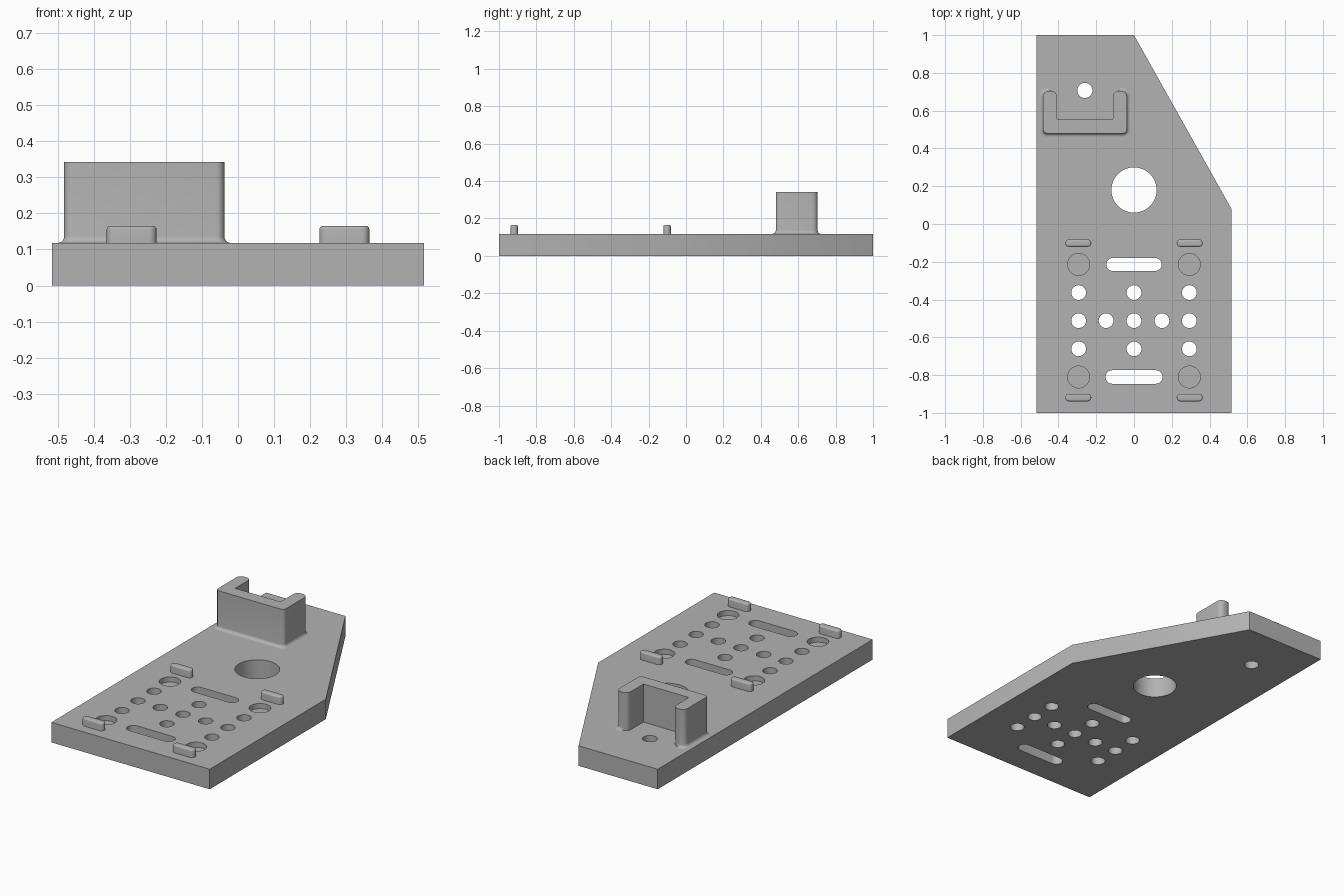
import bpy
import bmesh
from math import pi, cos, sin
from mathutils import Vector

cube = bpy.data.objects.get("Cube")
if cube:
    bpy.data.objects.remove(cube, do_unlink=True)

GREY = (0.45, 0.45, 0.45, 1)
mat = bpy.data.materials.new("plain grey")
mat.use_nodes = True
mat.diffuse_color = GREY
mat.node_tree.nodes["Principled BSDF"].inputs["Base Color"].default_value = GREY

TOP = 0.118       # top of the base plate


def finish(name, bm):
    bmesh.ops.recalc_face_normals(bm, faces=bm.faces[:])
    mesh = bpy.data.meshes.new(name)
    bm.to_mesh(mesh)
    bm.free()
    mesh.materials.append(mat)
    obj = bpy.data.objects.new(name, mesh)
    bpy.context.collection.objects.link(obj)
    return obj


def smooth(obj):
    bpy.ops.object.select_all(action="DESELECT")
    obj.select_set(True)
    bpy.context.view_layer.objects.active = obj
    bpy.ops.object.shade_smooth_by_angle(angle=pi / 6)


def loft(bm, loops):
    """Closed solid through stacked loops given as lists of 3D points."""
    rings = [[bm.verts.new(p) for p in loop] for loop in loops]
    n = len(rings[0])
    for low, high in zip(rings, rings[1:]):
        for i in range(n):
            j = (i + 1) % n
            bm.faces.new((low[i], low[j], high[j], high[i]))
    bm.faces.new(rings[0][::-1])
    bm.faces.new(rings[-1])


def slot(x, y, half, r, z, n=16):
    """Stadium outline; half = 0 gives a circle."""
    pts = []
    for side in (1, -1):
        for i in range(n + (half > 0)):
            a = -pi / 2 + pi * i / n
            pts.append((x + side * (half + r * cos(a)), y + side * r * sin(a), z))
    return pts


# Base plate with one slanted corner
bm = bmesh.new()
outline = [(-0.516, -1), (0.516, -1), (0.516, 0.08), (0, 1), (-0.516, 1)]
loft(bm, [[(x, y, z) for x, y in outline] for z in (0, TOP)])
plate = finish("base_plate", bm)

# Holes: x, y, half length, radius, floor height
THROUGH, BLIND = -0.1, TOP - 0.03
holes = [(-0.26, 0.707, 0, 0.04, THROUGH), (0, 0.18, 0, 0.12, THROUGH),
         (0, -0.214, 0.113, 0.034, THROUGH), (0, -0.81, 0.115, 0.036, THROUGH)]
for x in (-0.293, 0, 0.293):
    holes += [(x, y, 0, 0.039, THROUGH) for y in (-0.363, -0.512, -0.661)]
for x in (-0.148, 0.148):
    holes.append((x, -0.512, 0, 0.039, THROUGH))
for x in (-0.293, 0.293):
    holes += [(x, y, 0, 0.058, BLIND) for y in (-0.214, -0.81)]

bm = bmesh.new()
for x, y, half, r, floor in holes:
    loft(bm, [slot(x, y, half, r, z) for z in (floor, 0.3)])
cutter = finish("hole_cutter", bm)
cutter.hide_render = True
mod = plate.modifiers.new("holes", "BOOLEAN")
mod.operation = "DIFFERENCE"
mod.solver = "EXACT"
mod.object = cutter
bpy.context.view_layer.objects.active = plate
bpy.ops.object.modifier_apply(modifier=mod.name)
bpy.data.objects.remove(cutter, do_unlink=True)
smooth(plate)

# Four locating pegs with rounded tops
PEG_TOP, ROUND = 0.165, 0.009
for side, x in (("right", -0.295), ("left", 0.295)):
    for end, y in (("rear", -0.101), ("front", -0.919)):
        bm = bmesh.new()
        loops = [slot(x, y, 0.049, 0.02, TOP - 0.01, 10)]
        for i in range(5):
            a = pi / 2 * i / 4
            loops.append(slot(x, y, 0.049, 0.02 - ROUND * (1 - cos(a)),
                              PEG_TOP - ROUND * (1 - sin(a)), 10))
        loft(bm, loops)
        smooth(finish(f"{end}_{side}_peg", bm))

# U-shaped bracket: corners as x, y, radius, outward flare at the foot
CX, HALF, INNER = -0.26, 0.222, 0.148
FRONT, WALL, BACK = 0.48, 0.556, 0.704
corners = [(-HALF, FRONT, 0.022, 1), (HALF, FRONT, 0.022, 1),
           (HALF, BACK, 0.03, 1), (INNER, BACK, 0.03, 0),
           (INNER, WALL, 0, 0), (-INNER, WALL, 0, 0),
           (-INNER, BACK, 0.03, 0), (-HALF, BACK, 0.03, 1)]
path = []
for i, (x, y, r, flare) in enumerate(corners):
    p = Vector((x, y))
    a = (Vector(corners[i - 1][:2]) - p).normalized()
    b = (Vector(corners[(i + 1) % len(corners)][:2]) - p).normalized()
    if r == 0:
        path.append((p, Vector((0, 0))))
        continue
    centre = p + (a + b) * r
    for k in range(7):
        t = pi / 2 * k / 6
        normal = -b * cos(t) - a * sin(t)
        path.append((centre + normal * r, normal * flare))

FILLET = 0.018
levels = [(TOP - 0.01, FILLET)]
for i in range(6):
    t = pi / 2 * i / 5
    levels.append((TOP + FILLET * (1 - cos(t)), FILLET * (1 - sin(t))))
levels.append((0.342, 0))
bm = bmesh.new()
loft(bm, [[(CX + p.x + n.x * d, p.y + n.y * d, z) for p, n in path]
          for z, d in levels])
smooth(finish("u_bracket", bm))
